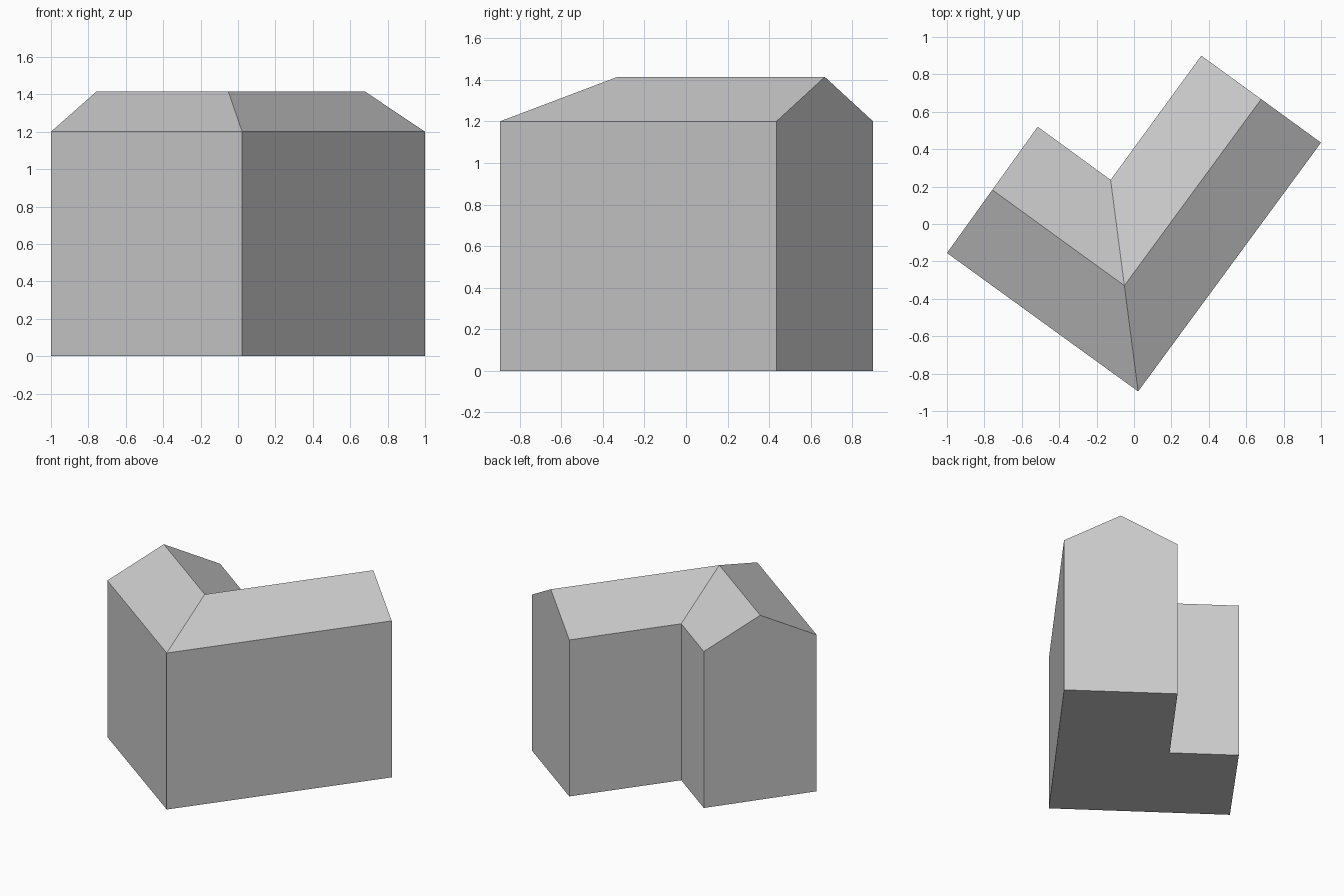
import bpy
import bmesh

cube = bpy.data.objects.get("Cube")
if cube:
    bpy.data.objects.remove(cube, do_unlink=True)

EAVE, RIDGE = 1.2, 1.414

# Footprint corners, counter-clockwise, starting at the right wing's outer end
right_out, corner_out, left_out = (-1.0, -0.155), (0.022, -0.895), (1.0, 0.435)
left_in, corner_in, right_in = (0.36, 0.9), (-0.125, 0.236), (-0.515, 0.52)
footprint = [right_out, corner_out, left_out, left_in, corner_in, right_in]

# Ridge line: the gable peaks sit midway across each wing's end
def midpoint(a, b):
    return ((a[0] + b[0]) / 2, (a[1] + b[1]) / 2)

right_peak = midpoint(right_out, right_in) + (RIDGE,)
left_peak = midpoint(left_out, left_in) + (RIDGE,)
corner_peak = midpoint(corner_out, corner_in) + (RIDGE,)

gray = bpy.data.materials.new("plain gray")
gray.use_nodes = True
color = (0.6, 0.6, 0.6, 1.0)
gray.diffuse_color = color
gray.node_tree.nodes["Principled BSDF"].inputs["Base Color"].default_value = color


def build(name, polygons):
    """Make a flat-shaded object from polygons given as corner points."""
    bm = bmesh.new()
    for points in polygons:
        bm.faces.new([bm.verts.new(p) for p in points])
    bmesh.ops.remove_doubles(bm, verts=bm.verts, dist=0.0001)
    mesh = bpy.data.meshes.new(name)
    bm.to_mesh(mesh)
    bm.free()
    mesh.materials.append(gray)
    obj = bpy.data.objects.new(name, mesh)
    bpy.context.collection.objects.link(obj)


def low(p):
    return (*p, 0.0)


def top(p):
    return (*p, EAVE)


# Walls: floor plus one face per side, with peaks on the two gable ends
peaks = {left_out: left_peak, right_in: right_peak}
walls = [[low(p) for p in reversed(footprint)]]
for a, b in zip(footprint, footprint[1:] + footprint[:1]):
    peak = [peaks[a]] if a in peaks else []
    walls.append([low(a), low(b), top(b)] + peak + [top(a)])
build("walls", walls)

# Roof: an outer and an inner slope on each wing, meeting at the corner
build("roof", [
    [top(right_out), top(corner_out), corner_peak, right_peak],
    [top(corner_out), top(left_out), left_peak, corner_peak],
    [top(left_in), top(corner_in), corner_peak, left_peak],
    [top(corner_in), top(right_in), right_peak, corner_peak],
])
